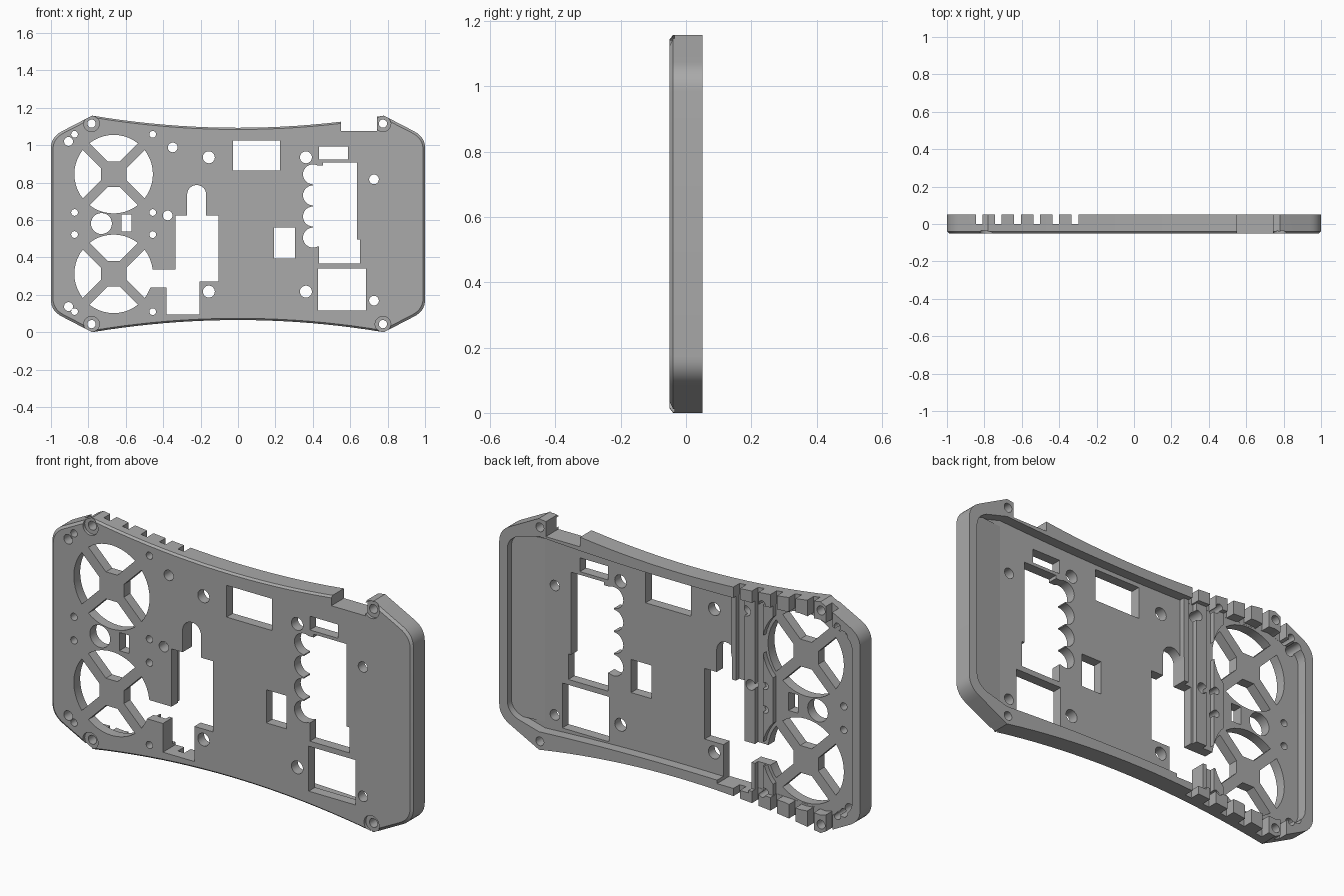
import bpy, bmesh, math
from mathutils import Vector

if "Cube" in bpy.data.objects:
    bpy.data.objects.remove(bpy.data.objects["Cube"])

H = 1.158            # overall height
F, B = -0.05, 0.05   # front and back planes
grey = bpy.data.materials.new("mid grey")
grey.diffuse_color = (0.4, 0.4, 0.4, 1)
grey.use_nodes = True
grey.node_tree.nodes["Principled BSDF"].inputs["Base Color"].default_value = grey.diffuse_color


def loft(name, rings):
    """Solid from matching (points, y) rings; points are (x, z)."""
    bm = bmesh.new()
    loops = [[bm.verts.new((x, y, z)) for x, z in pts] for pts, y in rings]
    n = len(loops[0])
    for a, b in zip(loops, loops[1:]):
        for i in range(n):
            j = (i + 1) % n
            bm.faces.new((a[i], a[j], b[j], b[i]))
    bm.faces.new(loops[0])
    bm.faces.new(loops[-1])
    bmesh.ops.recalc_face_normals(bm, faces=bm.faces)
    me = bpy.data.meshes.new(name)
    bm.to_mesh(me)
    bm.free()
    ob = bpy.data.objects.new(name, me)
    bpy.context.collection.objects.link(ob)
    me.materials.append(grey)
    return ob


def prism(pts, y0=-0.1, y1=0.1):
    return loft("cutter", [(pts, y0), (pts, y1)])


def rect(x0, x1, z0, z1):
    return [(x0, z0), (x1, z0), (x1, z1), (x0, z1)]


def circle(x, z, r, n=28):
    return [(x + r * math.cos(2 * math.pi * i / n), z + r * math.sin(2 * math.pi * i / n)) for i in range(n)]


def combine(body, other, op='DIFFERENCE'):
    m = body.modifiers.new("bool", 'BOOLEAN')
    m.operation, m.solver, m.object = op, 'EXACT', other
    bpy.context.view_layer.objects.active = body
    bpy.ops.object.modifier_apply(modifier=m.name)
    bpy.data.objects.remove(other)


def cut(body, pts, y0=-0.1, y1=0.1):
    combine(body, prism(pts, y0, y1))


def bezier(a, c, b, n):
    a, c, b = Vector(a), Vector(c), Vector(b)
    return [tuple(a * (1 - t) ** 2 + c * 2 * t * (1 - t) + b * t * t) for t in (i / n for i in range(n + 1))]


def outline(side, side_z, ctrl, knee, tip, mid):
    """Outline mirrored in both axes, with waisted top and bottom edges."""
    q = bezier((side, side_z), ctrl, knee, 7)
    q += [(tip[0] * (1 - i / 10), mid + (tip[1] - mid) * (1 - i / 10) ** 2) for i in range(11)]
    top = q + [(-x, z) for x, z in reversed(q[:-1])]
    return top + [(x, H - z) for x, z in reversed(top)]


# Shell with a softened front edge and a recessed back
edge = outline(1.0, 0.985, (1.0, 1.045), (0.94, 1.075), (0.78, H), 1.093)
front = [(x * 0.989, H / 2 + (z - H / 2) * 0.982) for x, z in edge]
shell = loft("case_shell", [(front, F), (edge, F + 0.01), (edge, B)])
inner = outline(0.955, 0.96, (0.955, 1.01), (0.90, 1.035), (0.78, 1.068), 1.045)
cut(shell, inner, 0.0, 0.1)

# Gentle ramp inside the right end
ramp = loft("ramp", [([(x, z) for x, z in rect(0.78, 0.97, 0.12, H - 0.12)], -0.02),
                     ([(x, z) for x, z in rect(0.78, 0.97, 0.12, H - 0.12)], 0.0005)])
for v in ramp.data.vertices:
    if v.co.y > 0 and v.co.x > 0.9:
        v.co.y = 0.02
combine(shell, ramp, 'UNION')

# Cable ribs behind the left part
for x0, x1 in ((-0.295, -0.268), (-0.40, -0.342), (-0.50, -0.445)):
    combine(shell, prism(rect(x0, x1, 0.09, H - 0.09), -0.02, 0.026), 'UNION')

# Comb slots through the top and bottom rims
for i in range(6):
    x = -0.828 + i * 0.1025
    for z0, z1 in ((1.02, 1.3), (-0.2, H - 1.02)):
        cut(shell, rect(x - 0.018, x + 0.018, z0, z1), 0.0005, 0.1)

# Fan grilles: four wedge openings around an X shaped cross
for cz in (0.845, 0.312):
    cut(shell, circle(-0.665, cz, 0.225, 40), 0.0008, 0.1)
    for k in range(4):
        wedge = [(-0.032, 0.068), (0.032, 0.068)]
        wedge += [(0.21 * math.sin(math.radians(a)), 0.21 * math.cos(math.radians(a)))
                  for a in [38 - 76 * i / 10 for i in range(11)]]
        c, s = round(math.cos(k * math.pi / 2)), round(math.sin(k * math.pi / 2))
        cut(shell, [(-0.665 + x * c - z * s, cz + x * s + z * c) for x, z in wedge])

# Corner screw holes with counterbores
for x in (-0.783, 0.775):
    for z in (1.115, H - 1.115):
        cut(shell, circle(x, z, 0.042), -0.1, F + 0.015)
        cut(shell, circle(x, z, 0.022))

# Round through holes
for x, z, r in ((-0.906, 1.02, 0.024), (-0.906, 0.137, 0.024), (-0.349, 0.988, 0.026),
                (-0.376, 0.624, 0.026), (-0.156, 0.935, 0.032), (0.363, 0.935, 0.032),
                (-0.156, 0.217, 0.032), (0.363, 0.217, 0.032), (0.727, 0.817, 0.026),
                (0.727, 0.169, 0.026), (-0.73, 0.581, 0.056)):
    cut(shell, circle(x, z, r))
for x in (-0.874, -0.456):
    for z in (1.058, 0.64, 0.522, 0.11):
        cut(shell, circle(x, z, 0.018, 20))

# Rectangular windows and the rim notch
for r in ((-0.622, -0.569, 0.538, 0.629), (-0.028, 0.224, 0.865, 1.024), (0.433, 0.588, 0.924, 0.993),
          (0.192, 0.304, 0.394, 0.56), (0.427, 0.685, 0.115, 0.34), (0.552, 0.742, 1.077, 1.3)):
    cut(shell, rect(*r))

# Large stepped window with a scalloped side
cut(shell, [(0.40, 0.892), (0.454, 0.892), (0.454, 0.908), (0.636, 0.908), (0.636, 0.495), (0.652, 0.495),
            (0.652, 0.367), (0.433, 0.367), (0.433, 0.458), (0.40, 0.458)])
for i in range(4):
    cut(shell, circle(0.401, 0.844 - i * 0.1127, 0.0535))

# Stepped opening with a rounded top, running into the lower fan
arch = [(-0.221 + 0.051 * math.cos(math.pi * i / 12), 0.736 + 0.051 * math.sin(math.pi * i / 12))
        for i in range(13)]
cut(shell, arch + [(-0.272, 0.624), (-0.333, 0.624), (-0.333, 0.335), (-0.473, 0.335), (-0.473, 0.238),
                   (-0.381, 0.238), (-0.381, 0.094), (-0.207, 0.094), (-0.207, 0.27), (-0.103, 0.27),
                   (-0.103, 0.624), (-0.17, 0.624)])

# Smooth curves, sharp edges
bpy.ops.object.select_all(action='DESELECT')
shell.select_set(True)
bpy.context.view_layer.objects.active = shell
bpy.ops.object.shade_smooth_by_angle(angle=math.radians(25))
